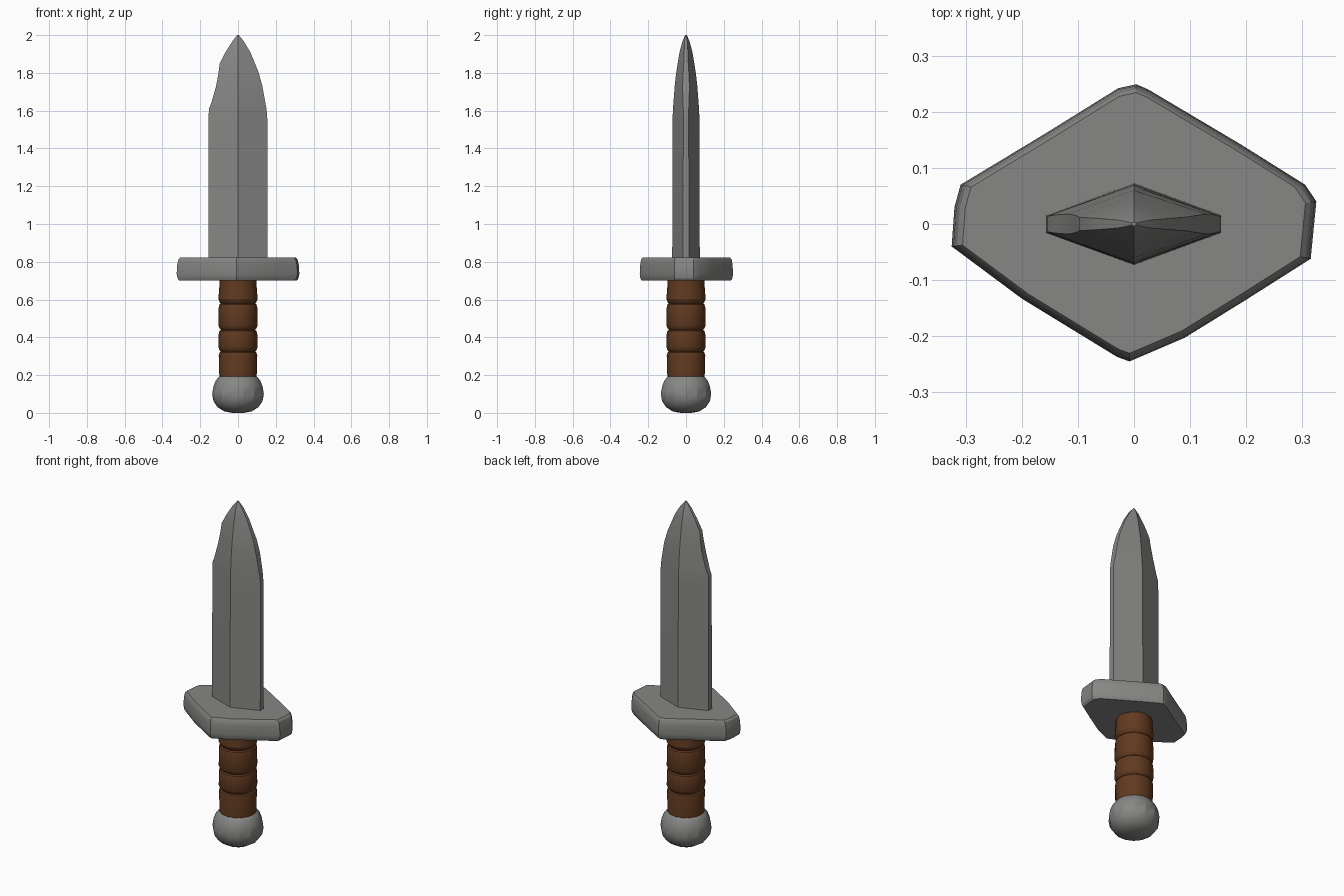
import bpy, bmesh, math

if "Cube" in bpy.data.objects:
    bpy.data.objects.remove(bpy.data.objects["Cube"])


def material(name, rgb):
    m = bpy.data.materials.new(name)
    m.diffuse_color = (*rgb, 1)
    m.use_nodes = True
    m.node_tree.nodes["Principled BSDF"].inputs["Base Color"].default_value = m.diffuse_color
    return m


steel = material("worn_steel", (0.24, 0.24, 0.232))
leather = material("brown_leather", (0.12, 0.042, 0.014))


def loft(name, rings, mat, angle=25):
    """Skin equal-sized rings of points, capping both ends."""
    bm = bmesh.new()
    rows = [[bm.verts.new(p) for p in ring] for ring in rings]
    n = len(rows[0])
    for a, b in zip(rows, rows[1:]):
        for i in range(n):
            j = (i + 1) % n
            bm.faces.new((a[i], a[j], b[j], b[i]))
    bm.faces.new(rows[0][::-1])
    bm.faces.new(rows[-1])
    bmesh.ops.recalc_face_normals(bm, faces=bm.faces)
    me = bpy.data.meshes.new(name)
    bm.to_mesh(me)
    bm.free()
    me.materials.append(mat)
    ob = bpy.data.objects.new(name, me)
    bpy.context.collection.objects.link(ob)
    bpy.ops.object.select_all(action='DESELECT')
    bpy.context.view_layer.objects.active = ob
    ob.select_set(True)
    bpy.ops.object.shade_smooth_by_angle(angle=math.radians(angle))
    return ob


def circle(r, z, n):
    return [(r * math.cos(2 * math.pi * i / n), r * math.sin(2 * math.pi * i / n), z)
            for i in range(n)]


# Blade: diamond section with blunt edges; left edge is chipped near the tip
def blade_ring(z, left, right, y, e):
    return [(-left, -e, z), (0, -y, z), (right, -e, z),
            (right, e, z), (0, y, z), (-left, e, z)]


blade_rows = [
    (0.80, .157, .155, .073, .016), (1.56, .156, .155, .071, .014),
    (1.61, .154, .151, .069, .014), (1.635, .143, .146, .067, .016),
    (1.73, .116, .129, .060, .018), (1.80, .103, .110, .052, .015),
    (1.85, .097, .090, .044, .012), (1.91, .066, .065, .034, .010),
    (1.97, .028, .029, .018, .007), (2.00, .004, .004, .004, .002)]
loft("blade", [blade_ring(*r) for r in blade_rows], steel)

# Guard: worn six-sided plate with softened rims and corners
outline = [(.325, .04), (.305, .07), (.19, .142), (.025, .24), (.004, .249),
           (-.028, .242), (-.16, .16), (-.309, .07), (-.32, .03), (-.325, -.04),
           (-.2, -.133), (-.03, -.237), (-.008, -.245), (.09, -.203),
           (.2, -.135), (.315, -.062)]


def guard_ring(z, s):
    return [(x * s, y * s, z) for x, y in outline]


loft("guard", [guard_ring(.70, .955), guard_ring(.712, .985), guard_ring(.735, 1),
               guard_ring(.785, .99), guard_ring(.812, .97), guard_ring(.822, .94)], steel)

# Grip: four bulging leather wraps separated by grooves
grip = [(.16, .098)]
for groove in (.325, .44, .58):
    grip += [(groove - .022, .102), (groove - .006, .098), (groove, .091),
             (groove + .006, .097), (groove + .024, .104)]
grip += [(.68, .098), (.71, .098)]
loft("grip", [circle(r, z, 16) for z, r in grip], leather)

# Pommel: faceted ball with flattened ends
pommel = [(0.005, .03), (.008, .072), (.03, .108), (.062, .130), (.10, .137),
          (.14, .130), (.17, .118), (.19, .103), (.198, .09)]
loft("pommel", [circle(r, z if z > .005 else 0, 14) for z, r in pommel], steel)
